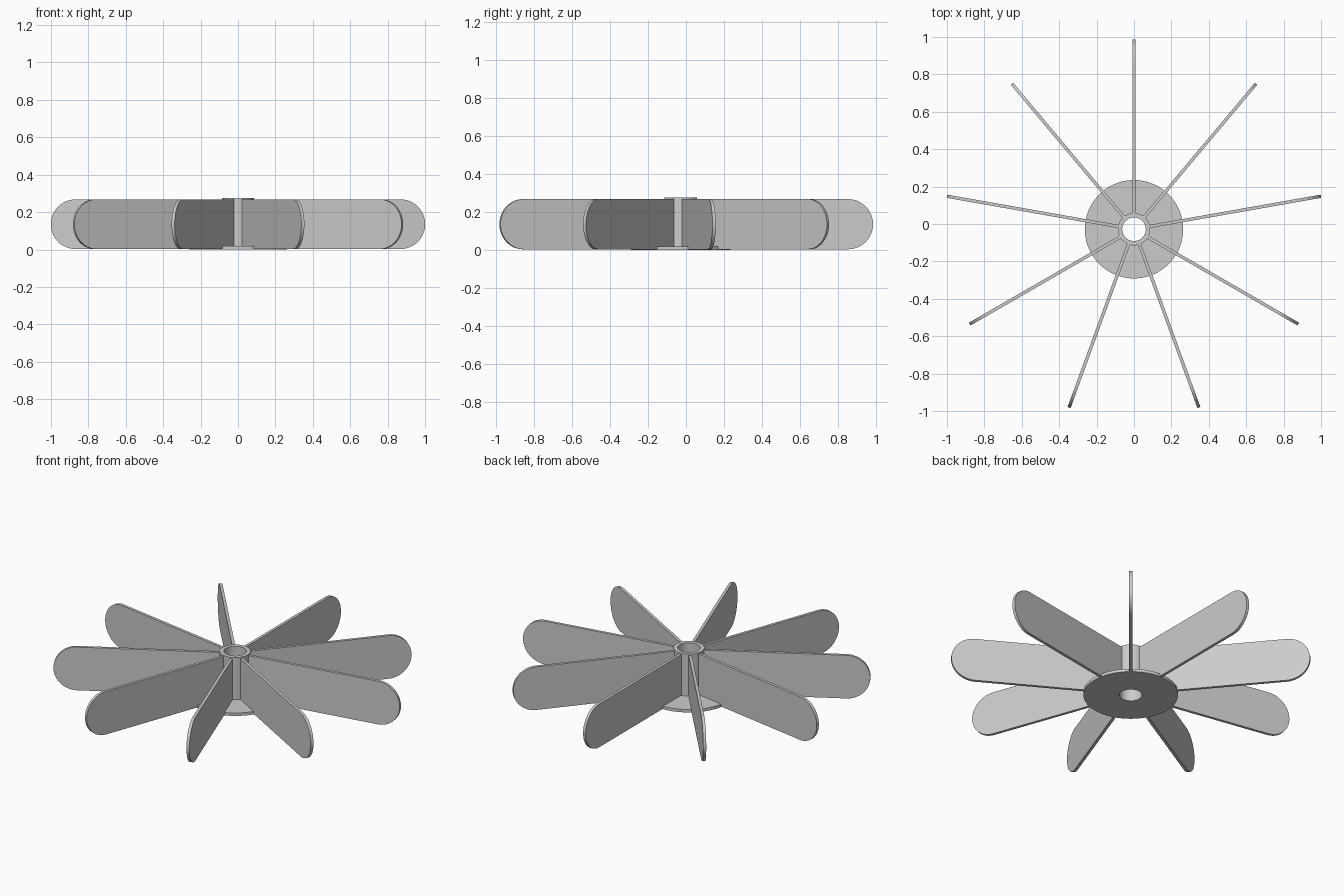
import bpy, bmesh, math
from mathutils import Matrix

cube = bpy.data.objects.get("Cube")
if cube:
    bpy.data.objects.remove(cube, do_unlink=True)

CENTRE_Y = -0.028
BLADES = 9
HUB_R, BORE_R, PLATE_R = 0.0865, 0.063, 0.263
HUB_TOP, PLATE_TOP = 0.276, 0.018
BLADE_LOW, BLADE_HIGH = 0.003, 0.268
BLADE_REACH, BLADE_THICK = 1.0145, 0.017

grey = bpy.data.materials.new("plain grey")
grey.use_nodes = True
colour = (0.6, 0.6, 0.6, 1)
grey.diffuse_color = colour
grey.node_tree.nodes["Principled BSDF"].inputs["Base Color"].default_value = colour


def finish(bm, name):
    bmesh.ops.recalc_face_normals(bm, faces=bm.faces)
    mesh = bpy.data.meshes.new(name)
    bm.to_mesh(mesh)
    bm.free()
    mesh.materials.append(grey)
    obj = bpy.data.objects.new(name, mesh)
    bpy.context.collection.objects.link(obj)
    obj.location.y = CENTRE_Y
    bpy.ops.object.select_all(action='DESELECT')
    obj.select_set(True)
    bpy.context.view_layer.objects.active = obj
    bpy.ops.object.shade_smooth_by_angle(angle=math.radians(30))
    return obj


# Hub tube and base plate turned as one closed profile
bm = bmesh.new()
profile = [(BORE_R, 0), (PLATE_R, 0), (PLATE_R, PLATE_TOP),
           (HUB_R, PLATE_TOP), (HUB_R, HUB_TOP), (BORE_R, HUB_TOP)]
verts = [bm.verts.new((r, 0, z)) for r, z in profile]
edges = [bm.edges.new((v, verts[i - 1])) for i, v in enumerate(verts)]
bmesh.ops.spin(bm, geom=verts + edges, cent=(0, 0, 0), axis=(0, 0, 1),
               angle=math.tau, steps=72)
bmesh.ops.remove_doubles(bm, verts=bm.verts, dist=0.0001)
finish(bm, "hub_and_base_plate")

# Upright paddle blades with a half-round tip
radius = (BLADE_HIGH - BLADE_LOW) / 2
middle = (BLADE_HIGH + BLADE_LOW) / 2
start = HUB_R - 0.006
outline = [(start, BLADE_HIGH), (start, BLADE_LOW)]
for i in range(25):
    a = math.pi * (i / 24 - 0.5)
    outline.append((BLADE_REACH - radius + radius * math.cos(a),
                    middle + radius * math.sin(a)))

for n in range(BLADES):
    bm = bmesh.new()
    face = bm.faces.new([bm.verts.new((x, -BLADE_THICK / 2, z)) for x, z in outline])
    out = bmesh.ops.extrude_face_region(bm, geom=[face])
    moved = [g for g in out["geom"] if isinstance(g, bmesh.types.BMVert)]
    bmesh.ops.translate(bm, verts=moved, vec=(0, BLADE_THICK, 0))
    turn = math.pi / 2 + math.tau * n / BLADES
    bmesh.ops.rotate(bm, verts=bm.verts, cent=(0, 0, 0),
                     matrix=Matrix.Rotation(turn, 3, 'Z'))
    finish(bm, f"blade_{n + 1}")
